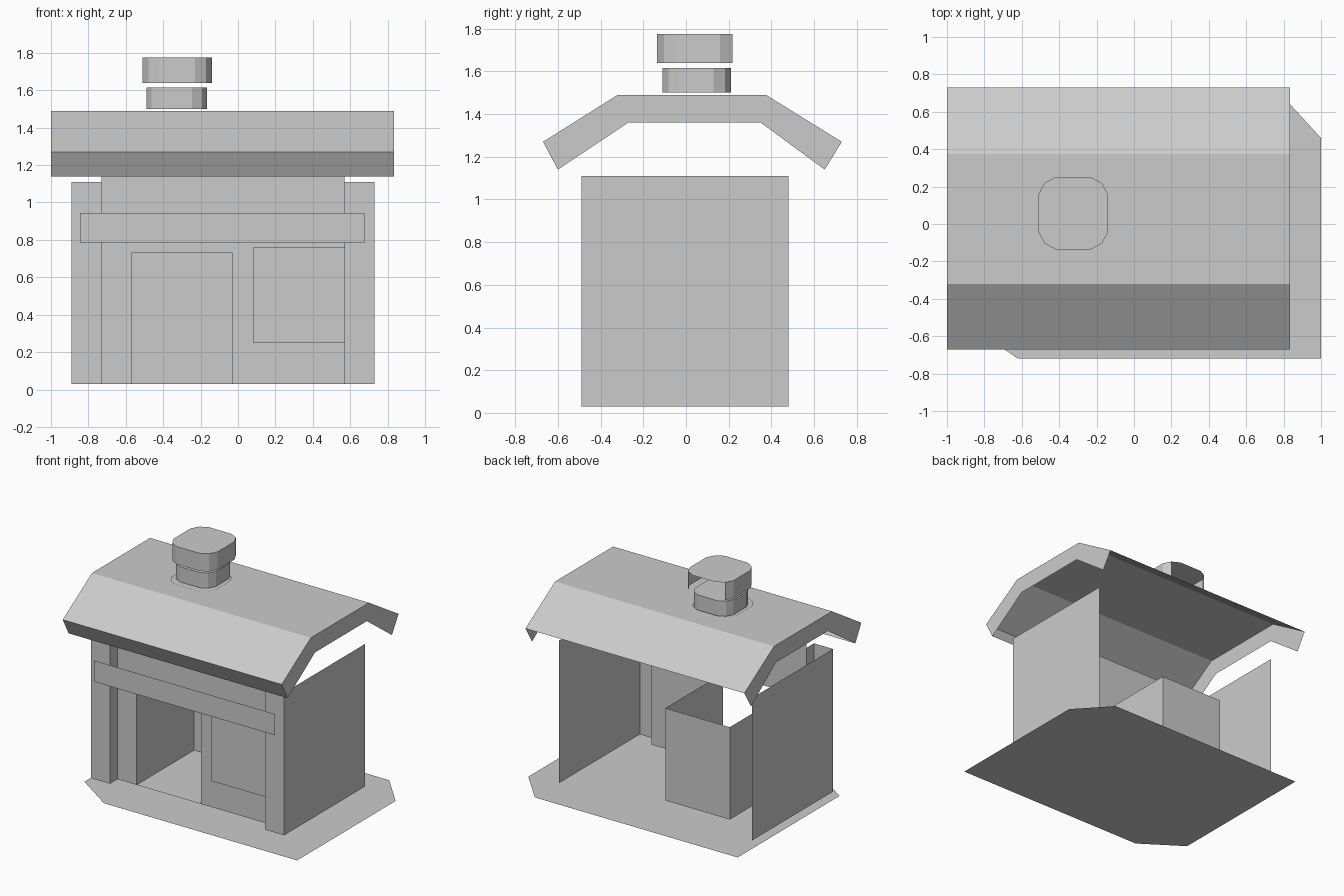
import bpy

if "Cube" in bpy.data.objects:
    bpy.data.objects.remove(bpy.data.objects["Cube"])

GREY = bpy.data.materials.new("plain_grey")
GREY.diffuse_color = (0.6, 0.6, 0.6, 1)
GREY.use_nodes = True
GREY.node_tree.nodes["Principled BSDF"].inputs["Base Color"].default_value = GREY.diffuse_color


def make(name, verts, faces):
    """Create a flat-shaded mesh object from a few points."""
    me = bpy.data.meshes.new(name)
    me.from_pydata(verts, [], faces)
    me.materials.append(GREY)
    ob = bpy.data.objects.new(name, me)
    bpy.context.collection.objects.link(ob)
    return ob


def sheet(name, outline, z):
    """Flat horizontal polygon."""
    return make(name, [(x, y, z) for x, y in outline], [range(len(outline))])


def folded(name, path, z0, z1):
    """Vertical wall following an open path in plan."""
    n = len(path)
    verts = [(x, y, z) for z in (z0, z1) for x, y in path]
    return make(name, verts, [(i, i + 1, n + i + 1, n + i) for i in range(n - 1)])


def rounded(x0, x1, y0, y1, c=0.09):
    """Twelve-sided rounded square, anticlockwise from the back right."""
    s = c * 0.35
    return [(x1 - s, y1 - s), (x1 - c, y1), (x0 + c, y1), (x0 + s, y1 - s),
            (x0, y1 - c), (x0, y0 + c), (x0 + s, y0 + s), (x0 + c, y0),
            (x1 - c, y0), (x1 - s, y0 + s), (x1, y0 + c), (x1, y1 - c)]


# Ground slab with two clipped corners
sheet("ground_slab", [(-0.62, -0.72), (1.0, -0.72), (1.0, 0.46), (0.77, 0.71),
                      (-0.93, 0.71), (-0.93, -0.51)], 0)

# Side walls, each folding round into a front corner pillar
FRONT, PANEL, BACK = -0.49, -0.40, 0.48
folded("left_wall_and_pillar", [(-0.89, BACK), (-0.89, FRONT), (-0.73, FRONT),
                                (-0.73, PANEL)], 0.03, 1.11)
folded("right_wall_and_pillar", [(0.57, PANEL), (0.57, FRONT), (0.73, FRONT),
                                 (0.73, BACK)], 0.03, 1.11)

# Front panel around the doorway
xs = (-0.73, -0.57, -0.03, 0.57)
zs = (0.03, 0.73, 1.20)
make("front_panel", [(x, PANEL, z) for z in zs for x in xs],
     [(r * 4 + c, r * 4 + c + 1, r * 4 + c + 5, r * 4 + c + 4)
      for r in range(2) for c in range(3) if (r, c) != (0, 1)])

# Doorway recess, open on top, with its floor
folded("door_recess", [(-0.57, PANEL), (-0.57, 0.29), (-0.03, 0.29),
                       (-0.03, PANEL)], 0.03, 0.73)
sheet("door_floor", [(-0.57, PANEL), (-0.03, PANEL), (-0.03, 0.29),
                     (-0.57, 0.29)], 0.03)

# Window plate and the beam across the front
folded("window_plate", [(0.08, -0.44), (0.57, -0.44)], 0.25, 0.76)
folded("front_beam", [(-0.845, -0.52), (0.675, -0.52)], 0.785, 0.945)

# Roof: front eave, three top panels and two end caps, open below
profile = [(-0.60, 1.14), (-0.67, 1.27), (-0.32, 1.49), (0.375, 1.49),
           (0.73, 1.27), (0.65, 1.14), (0.35, 1.36), (-0.27, 1.36)]
verts = [(x, y, z) for x in (-1.0, 0.835) for y, z in profile]
faces = [(i, i + 8, i + 9, i + 1) for i in range(4)]
for k in (0, 8):
    for quad in ((0, 1, 2, 7), (7, 2, 3, 6), (6, 3, 4, 5)):
        faces.append([k + j for j in (quad if k == 0 else quad[::-1])])
make("roof", verts, faces)

# Chimney: foot plate, closed lower block, floating cap with an open back
sheet("chimney_foot", rounded(-0.51, -0.14, -0.155, 0.20), 1.495)
lower = rounded(-0.49, -0.165, -0.11, 0.21, 0.08)
folded("chimney_stack", lower + lower[:1], 1.50, 1.615)
sheet("chimney_stack_top", lower, 1.615)
cap = rounded(-0.51, -0.14, -0.135, 0.25)
folded("chimney_cap_wall", cap[3:] + cap[:1], 1.64, 1.775)
sheet("chimney_cap_top", cap, 1.775)
